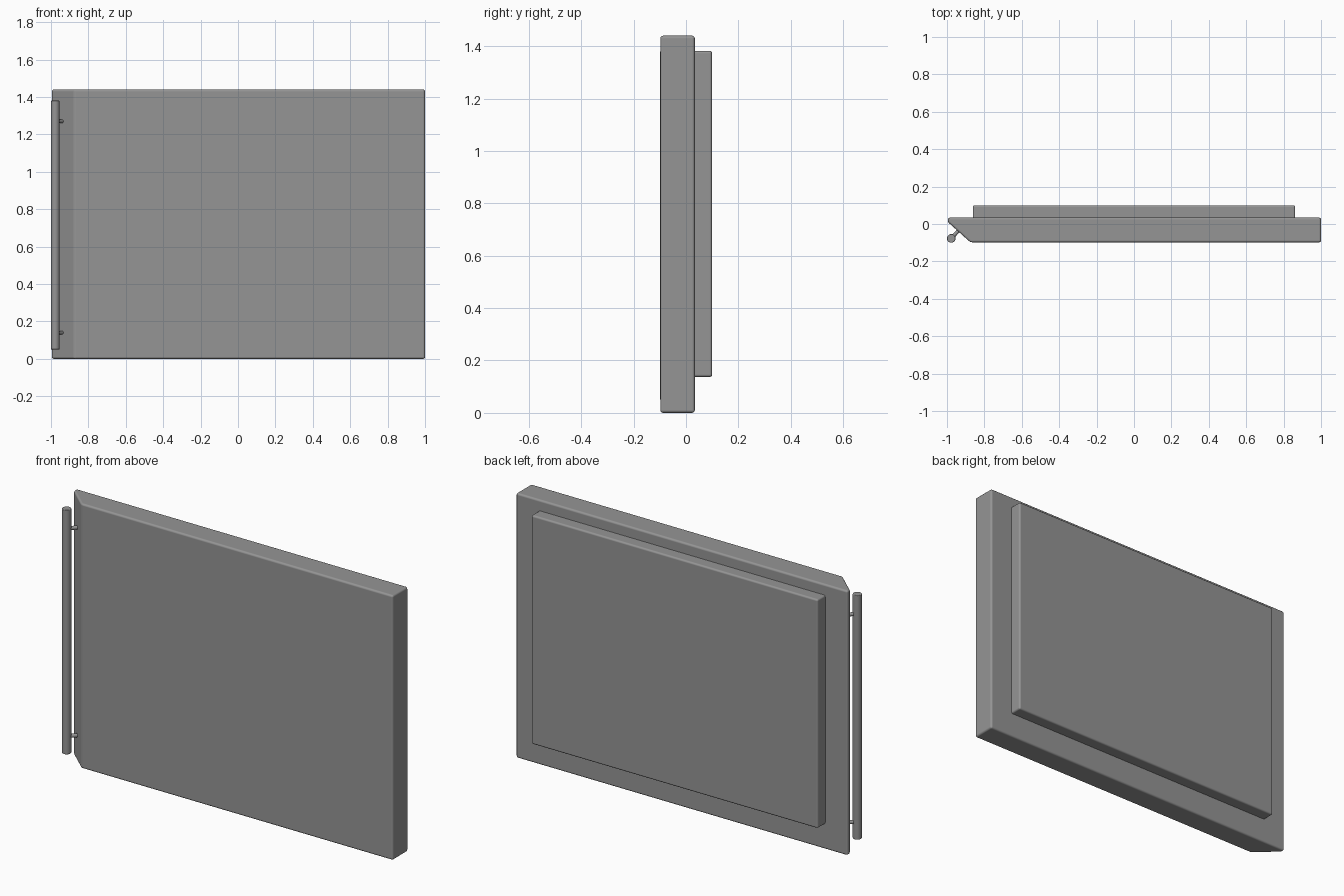
import bpy, bmesh
from mathutils import Vector

if "Cube" in bpy.data.objects:
    bpy.data.objects.remove(bpy.data.objects["Cube"])

# Dark grey finish shared by every part
grey = bpy.data.materials.new("dark_grey")
grey.diffuse_color = (0.3, 0.3, 0.3, 1)
grey.use_nodes = True
grey.node_tree.nodes["Principled BSDF"].inputs["Base Color"].default_value = grey.diffuse_color


def finish(name, bm, bevel):
    bmesh.ops.recalc_face_normals(bm, faces=bm.faces[:])
    mesh = bpy.data.meshes.new(name)
    bm.to_mesh(mesh)
    bm.free()
    mesh.materials.append(grey)
    ob = bpy.data.objects.new(name, mesh)
    bpy.context.collection.objects.link(ob)
    bpy.context.view_layer.objects.active = ob
    ob.select_set(True)
    if bevel:
        # Rounded edges, with the large faces kept evenly shaded
        mesh.shade_smooth()
        mod = ob.modifiers.new("soft_edges", "BEVEL")
        mod.width = bevel
        mod.segments = 3
        mod.limit_method = "ANGLE"
        mod.angle_limit = 0.6
        mod.harden_normals = True
        bpy.ops.object.modifier_apply(modifier=mod.name)
    else:
        bpy.ops.object.shade_smooth_by_angle()
    ob.select_set(False)
    return ob


def prism(name, outline, z0, z1, bevel):
    """Extrude a plan outline (x, y) from z0 to z1."""
    bm = bmesh.new()
    face = bm.faces.new([bm.verts.new((x, y, z0)) for x, y in outline])
    ext = bmesh.ops.extrude_face_region(bm, geom=[face])
    verts = [g for g in ext["geom"] if isinstance(g, bmesh.types.BMVert)]
    bmesh.ops.translate(bm, verts=verts, vec=(0, 0, z1 - z0))
    return finish(name, bm, bevel)


def rod(name, a, b, radius, sides, bevel=0):
    """Cylinder running between two points."""
    a, b = Vector(a), Vector(b)
    bm = bmesh.new()
    bmesh.ops.create_cone(bm, cap_ends=True, segments=sides, radius1=radius,
                          radius2=radius, depth=(b - a).length)
    rot = (b - a).to_track_quat("Z", "Y").to_matrix()
    bmesh.ops.rotate(bm, verts=bm.verts, matrix=rot)
    bmesh.ops.translate(bm, verts=bm.verts, vec=(a + b) / 2)
    return finish(name, bm, bevel)


# Front door slab with a slanted handle edge on the left
prism("door_panel", [(-0.995, 0.034), (-0.995, 0.01), (-0.875, -0.098),
                     (1.0, -0.098), (1.0, 0.034)], 0, 1.44, 0.011)

# Raised inner panel on the back
prism("inner_panel", [(-0.862, 0.025), (0.862, 0.025), (0.862, 0.10), (-0.862, 0.10)],
      0.137, 1.382, 0.01)

# Vertical handle bar and its two standoffs
HX, HY = -0.977, -0.077
rod("handle_bar", (HX, HY, 0.05), (HX, HY, 1.38), 0.023, 32, 0.004)
for name, z in (("lower", 0.14), ("upper", 1.27)):
    rod(name + "_standoff", (HX, HY, z), (-0.93, -0.026, z), 0.01, 20)
